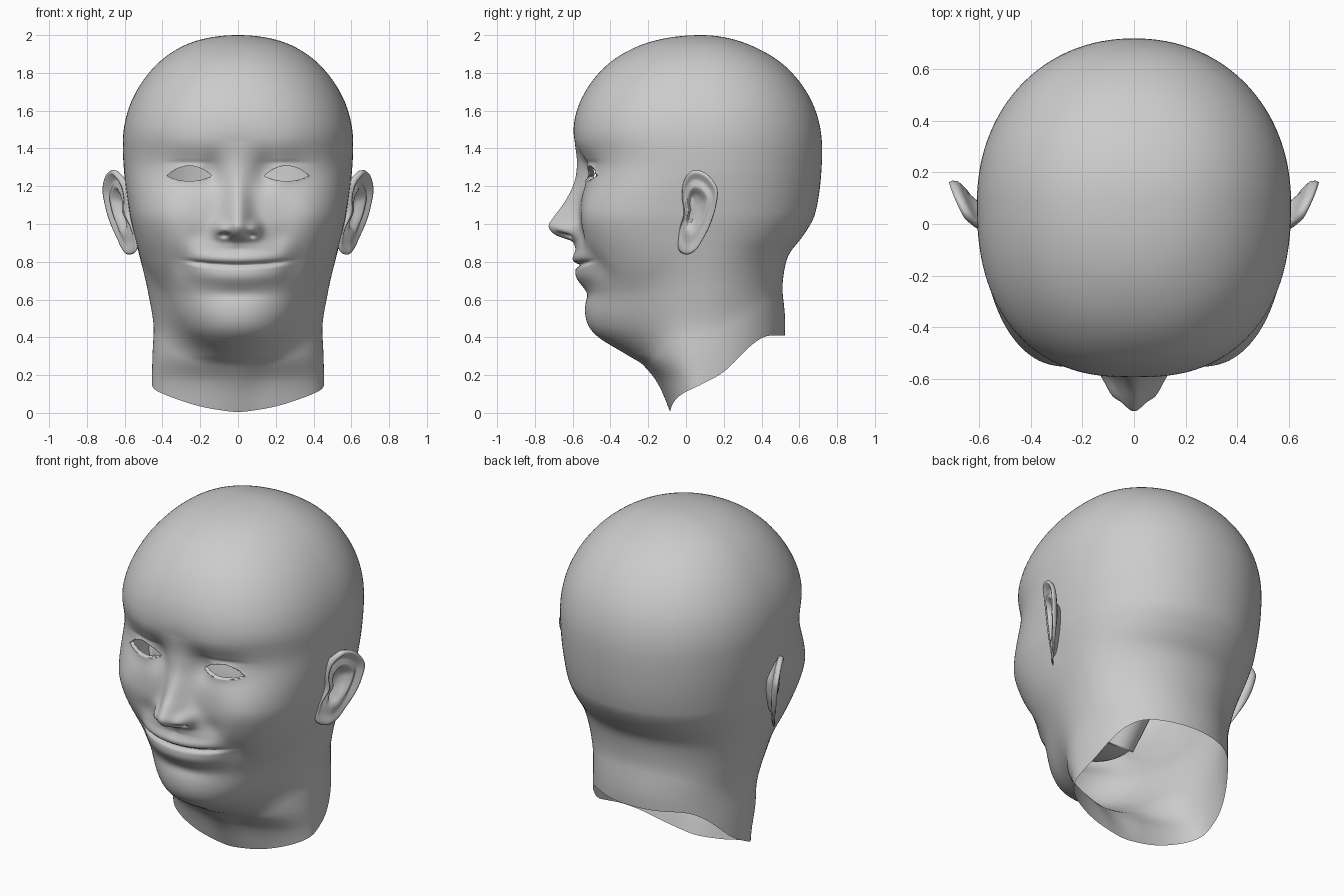
import bpy, bmesh, math
from mathutils import Matrix

if "Cube" in bpy.data.objects:
    bpy.data.objects.remove(bpy.data.objects["Cube"])

CY = 0.08  # depth of the vertical axis the sections radiate from


def hermite(rows, k):
    """Smooth interpolation of table rows (key, values...) at key k."""
    n = len(rows)
    k = min(max(k, rows[0][0]), rows[-1][0])
    i = 0
    while i < n - 2 and k > rows[i + 1][0]:
        i += 1
    def slope(j, c):
        a, b = rows[max(j - 1, 0)], rows[min(j + 1, n - 1)]
        return (b[c] - a[c]) / (b[0] - a[0])
    a, b = rows[i], rows[i + 1]
    h = b[0] - a[0]
    t = (k - a[0]) / h
    return [a[c] * (2*t**3 - 3*t*t + 1) + b[c] * (3*t*t - 2*t**3)
            + h * (slope(i, c) * (t**3 - 2*t*t + t) + slope(i + 1, c) * (t**3 - t*t))
            for c in range(1, len(a))]


# Skull and jaw sections: z, half width, front y, back y, front squareness
HEAD = [(2.0, 0, .08, .08, 2.1), (1.985, .16, -.10, .22, 2.1), (1.945, .285, -.245, .345, 2.1),
        (1.84, .435, -.42, .52, 2.2), (1.67, .555, -.55, .655, 2.3), (1.5, .605, -.595, .712, 2.4),
        (1.3, .605, -.56, .718, 2.45), (1.06, .575, -.562, .685, 3.2), (.945, .55, -.56, .625, 3.1),
        (.8, .51, -.55, .51, 2.6), (.65, .45, -.53, .42, 2.2), (.5, .385, -.53, .32, 2.1),
        (.41, .33, -.475, .27, 2.1), (.305, .25, -.305, .2, 2), (.25, .16, -.19, .2, 2), (0, .08, 0, .2, 2)]
HEAD = [(math.sqrt(2 - r[0]),) + r[1:] for r in HEAD]
# Neck sections: z, half width, front y, back y
NECK = [(0, .455, -.08, .5), (.17, .455, -.14, .51), (.3, .453, -.235, .515), (.48, .445, -.28, .525),
        (.65, .452, -.28, .51), (.8, .44, -.25, .495), (.9, .42, -.2, .45), (1.1, .3, 0, .3)]
# Lower rim height by cosine of the direction (-1 back, 1 front)
RIM = [(-1, .41), (-.76, .405), (-.58, .355), (-.27, .22), (0, .15), (.17, .115), (.57, .04), (1, .005)]
# Nose: z, projection, half width
NOSE = [(.87, 0, .09), (.91, .03, .085), (.94, .115, .082), (.985, .16, .08), (1.03, .142, .075),
        (1.11, .085, .065), (1.21, .037, .06), (1.3, .018, .065), (1.44, 0, .07)]


def radius(phi, w, front, back, p):
    c, s = math.cos(phi), abs(math.sin(phi))
    d = CY - front if c > 0 else back - CY
    p = p if c > 0 else 2.1
    w, d = max(w, 1e-4), max(d, 1e-4)
    return ((s / w) ** p + (abs(c) / d) ** p) ** (-1 / p)


def bump(x, z, cx, cz, sx, sz, amp):
    return amp * math.exp(-((x - cx) / sx) ** 2 - ((z - cz) / sz) ** 2)


def features(x, z):
    """Forward displacement of the face."""
    x = abs(x)
    amp, wid = hermite(NOSE, z)
    d = max(amp, 0) * math.exp(-(x / wid) ** 2)
    line = .782 + .3 * x * x                        # smiling mouth line
    lip = 1 / (1 + math.exp((x - .25) / .02))       # lip extent
    prof = max(0, 1 - (x / .31) ** 2)
    d += lip * prof * (.014 * math.exp(-((z - line - .035) / .026) ** 2)
                       + .026 * math.exp(-((z - line + .065) / .05) ** 2))
    d -= lip * .026 * math.exp(-((z - line) / .011) ** 2)
    for b in ((.088, .972, .038, .042, .05),        # nostril wing
              (.07, .94, .026, .013, -.045),        # nostril
              (0, .82, .24, .12, .035),             # mouth mound
              (0, .87, .02, .04, -.005),            # philtrum
              (0, .625, .16, .035, -.01),           # under the lip
              (.31, .79, .06, .08, -.02),           # mouth corner
              (.21, .93, .06, .06, -.014),          # cheek fold
              (.38, 1.04, .13, .13, .022),          # cheek
              (.14, 1.27, .06, .09, -.035),         # inner eye socket
              (.28, 1.28, .12, .09, -.026),         # eye socket
              (.26, 1.262, .09, .045, .02),         # eyelids
              (.26, 1.325, .10, .012, -.006),       # lid crease
              (.22, 1.42, .16, .06, .006)):         # brow
        d += bump(x, z, *b)
    return d


def surface(phi, z):
    w, f, b, p = hermite(HEAD, math.sqrt(max(0, 2 - z)))
    r = radius(phi, w, f, b, p)
    if z < 1.1:
        rn = radius(phi, *hermite(NECK, z), 2.1)
        k = .11
        h = max(k - abs(r - rn), 0) / k
        r = max(r, rn) + h * h * k / 4
    x, y = r * math.sin(phi), CY - r * math.cos(phi)
    if math.cos(phi) > 0 and z < 1.7:
        y -= features(x, z) * min(1, math.cos(phi) * 4)
    return x, y, z


def finish(bm, name):
    bmesh.ops.recalc_face_normals(bm, faces=bm.faces)
    me = bpy.data.meshes.new(name)
    bm.to_mesh(me)
    bm.free()
    for f in me.polygons:
        f.use_smooth = True
    ob = bpy.data.objects.new(name, me)
    bpy.context.collection.objects.link(ob)
    return ob


def bridge(bm, a, b):
    for i in range(len(a)):
        j = (i + 1) % len(a)
        bm.faces.new((a[i], a[j], b[j], b[i]))


# Head and neck shell
COLS = 200
bm = bmesh.new()
angles = []
for i in range(COLS):
    u = math.pi * (2 * i / COLS - 1)
    angles.append(u - .55 * math.sin(u))
levels = [2 - (.742 * i / 36) ** 2 for i in range(1, 37)] + [1.45 - .85 * i / 105 for i in range(1, 106)]
rings = [[bm.verts.new(surface(a, z)) for a in angles] for z in levels]
for i in range(1, 46):
    ring = []
    for a in angles:
        rim = hermite(RIM, math.cos(a))[0]
        ring.append(bm.verts.new(surface(a, .6 + (rim - .6) * i / 45)))
    rings.append(ring)
for a, b in zip(rings, rings[1:]):
    bridge(bm, a, b)
pole = bm.verts.new((0, CY, 2))
for i in range(COLS):
    bm.faces.new((pole, rings[0][i], rings[0][(i + 1) % COLS]))


# Almond eye openings with lids turned inward
def eye_uv(co):
    v = co.z - 1.255
    return (abs(co.x) - .257) / .12, v / (.053 if v > 0 else .028)


def in_eye(v):
    a, b = eye_uv(v.co)
    return v.co.y < -.2 and abs(b) < 1 - a * a


bmesh.ops.delete(bm, geom=[f for f in bm.faces if all(in_eye(v) for v in f.verts)], context='FACES')
lids = [e for e in bm.edges if e.is_boundary and e.verts[0].co.z > 1 and e.verts[0].co.y < -.2]
for v in {v for e in lids for v in e.verts}:
    a, b = eye_uv(v.co)
    k = (-abs(b) + math.sqrt(b * b + 4 * a * a)) / (2 * a * a) if abs(a) > 1e-3 else 1 / abs(b)
    side = math.copysign(1, v.co.x)
    v.co.x = side * (.257 + .12 * a * k)
    v.co.z = 1.255 + (v.co.z - 1.255) * k
ext = bmesh.ops.extrude_edge_only(bm, edges=lids)
for v in ext['geom']:
    if isinstance(v, bmesh.types.BMVert):
        v.co.y += .03
finish(bm, "head")

# Ears: star-shaped shell from an outline in the side plane
OUT = [(.04, 1.285), (.11, 1.265), (.165, 1.19), (.16, 1.1), (.13, 1.0), (.09, .92), (.05, .86),
       (0, .838), (-.04, .87), (-.035, .97), (-.012, 1.06), (-.022, 1.15), (-.008, 1.235)]
EC = (.045, 1.08)
loop = [(i, *p) for i, p in enumerate(OUT[-2:] + OUT + OUT[:3], -2)]
N = 78
outline = [hermite(loop, len(OUT) * i / N) for i in range(N)]
# scale of outline, height above the ear plane, forward shift
SHAPE = [(.12, -.055, 0), (.3, -.052, 0), (.43, -.03, 0), (.52, -.002, 0), (.6, .004, 0), (.7, -.012, 0),
         (.8, -.008, 0), (.89, .012, 0), (.96, .014, 0), (1, 0, 0), (.98, -.018, 0), (.9, -.026, .005),
         (.76, -.032, .015), (.58, -.055, .03), (.5, -.14, .04)]
bm = bmesh.new()
rows = []
for s, h, shift in SHAPE:
    row = []
    for y0, z0 in outline:
        y, z = EC[0] + (y0 - EC[0]) * s - shift, EC[1] + (z0 - EC[1]) * s
        x = .582 + .12 * (z - .84) + .5 * y - max(0, .02 - y) * .5
        lobe = min(1, max(.35, (z0 - .84) / .2))     # flatter towards the lobe
        row.append(bm.verts.new((x + h * (lobe if h > -.04 else 1), y, z)))
    rows.append(row)
for a, b in zip(rows, rows[1:]):
    bridge(bm, a, b)
bm.faces.new(rows[0])
ear = finish(bm, "ears")
ear.modifiers.new("Mirror", 'MIRROR')

# Mouth cavity inside the head, with a short throat tube
bm = bmesh.new()
bmesh.ops.create_uvsphere(bm, u_segments=32, v_segments=16, radius=1)
for v in bm.verts:
    v.co = (v.co.x * .22, -.3 + v.co.y * .23, .76 + v.co.z * .13)
bmesh.ops.create_cone(bm, cap_ends=False, segments=24, radius1=.08, radius2=.1, depth=.22,
                      matrix=Matrix.Translation((0, -.06, .68)) @ Matrix.Rotation(math.radians(-35), 4, 'X'))
finish(bm, "mouth_cavity")
